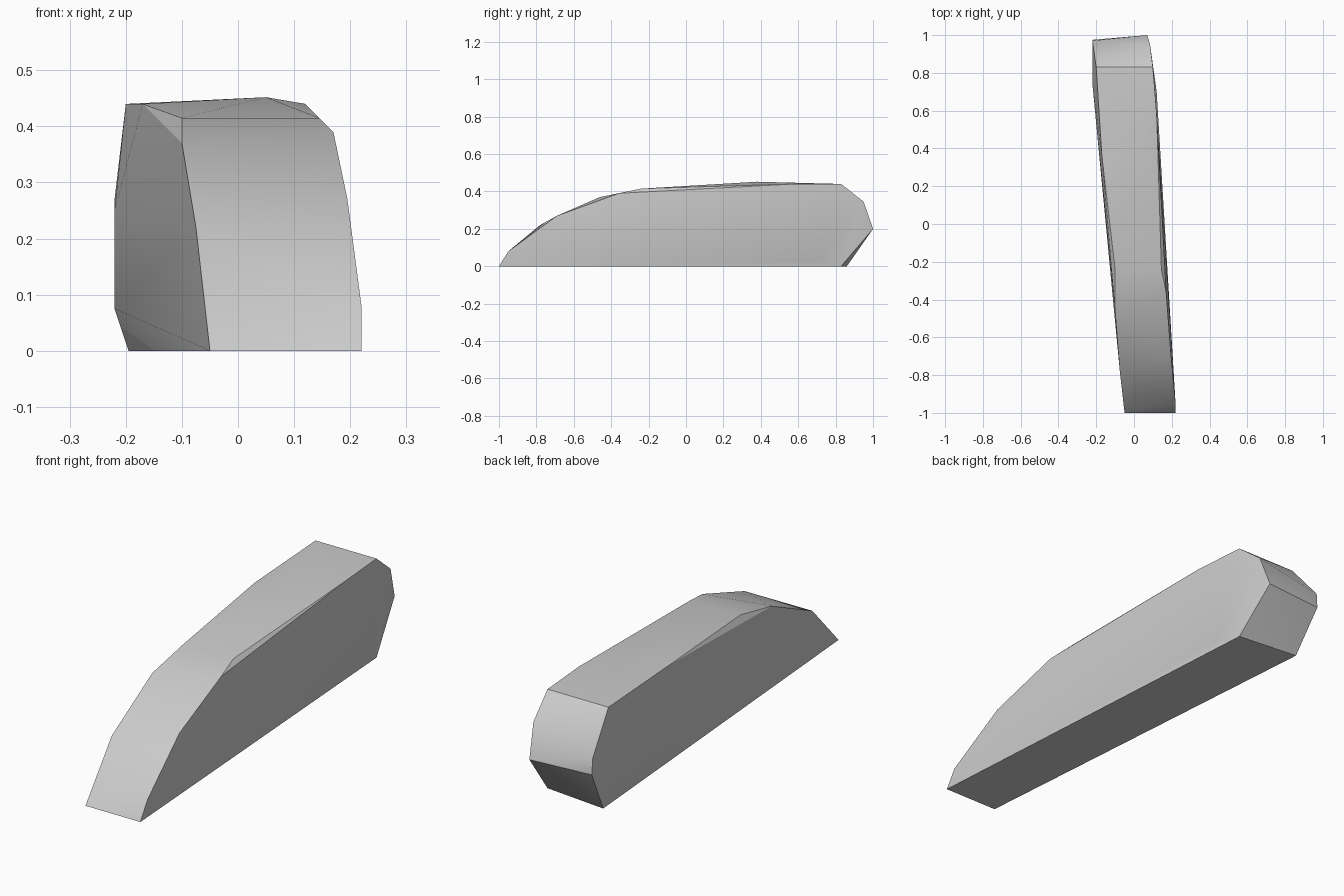
import bpy
import bmesh
import math

cube = bpy.data.objects.get("Cube")
if cube:
    bpy.data.objects.remove(cube, do_unlink=True)

# Plain grey surface
grey = bpy.data.materials.new("light grey")
grey.use_nodes = True
colour = (0.6, 0.6, 0.6, 1.0)
grey.diffuse_color = colour
grey.node_tree.nodes["Principled BSDF"].inputs["Base Color"].default_value = colour

# Corner points of each flank, from the nose over the top to the tail
left_flank = [
    (0.22, -1, 0), (0.22, -0.95, 0.08), (0.195, -0.69, 0.27),
    (0.17, -0.36, 0.39), (0.145, -0.24, 0.415), (0.12, 0.58, 0.44),
    (0.1, 0.83, 0.44), (0.085, 0.95, 0.345), (0.07, 1, 0.2),
    (0.1, 0.83, 0), (0.12, 0.7, 0.025),
]
right_flank = [
    (-0.05, -1, 0), (-0.075, -0.78, 0.22), (-0.1, -0.46, 0.37),
    (-0.1, -0.24, 0.415), (-0.17, 0.36, 0.44), (-0.2, 0.83, 0.44),
    (-0.22, 0.97, 0.27), (-0.22, 0.975, 0.2), (-0.195, 0.86, 0),
    (-0.22, 0.74, 0.075), (-0.22, 0.74, 0.25),
]
crest = [(0.05, 0.38, 0.452)]

# Faceted block wrapped around the two flanks
bm = bmesh.new()
for point in left_flank + right_flank + crest:
    bm.verts.new(point)
bmesh.ops.convex_hull(bm, input=bm.verts[:])
loose = [v for v in bm.verts if not v.link_faces]
bmesh.ops.delete(bm, geom=loose, context="VERTS")
bmesh.ops.recalc_face_normals(bm, faces=bm.faces[:])

mesh = bpy.data.meshes.new("wedge_block")
bm.to_mesh(mesh)
bm.free()
mesh.materials.append(grey)
block = bpy.data.objects.new("wedge_block", mesh)
bpy.context.collection.objects.link(block)

# Soft facets, crisp rims
bpy.context.view_layer.objects.active = block
block.select_set(True)
bpy.ops.object.shade_smooth_by_angle(angle=math.radians(30))
